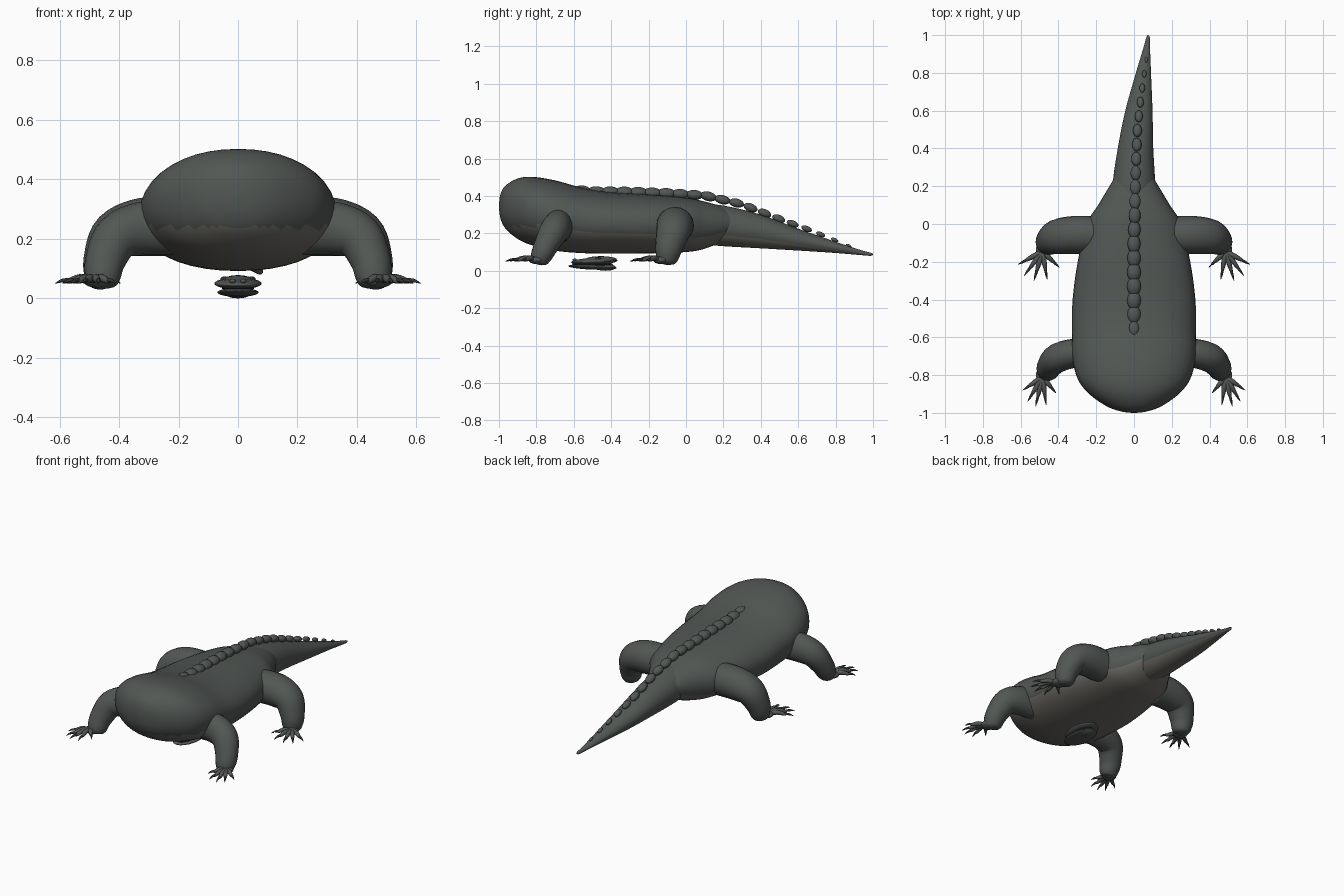
import bpy, bmesh, math
from mathutils import Vector

if "Cube" in bpy.data.objects:
    bpy.data.objects.remove(bpy.data.objects["Cube"])


def material(name, rgb):
    m = bpy.data.materials.new(name)
    m.diffuse_color = (*rgb, 1)
    m.use_nodes = True
    m.node_tree.nodes["Principled BSDF"].inputs["Base Color"].default_value = m.diffuse_color
    return m


HIDE = material("dark_hide", (0.085, 0.095, 0.088))
BELLY = material("belly_hide", (0.15, 0.145, 0.13))
CLAW = material("claw", (0.035, 0.035, 0.035))


def smooth_path(keys, steps=5):
    """Catmull-Rom interpolation of equal-length number tuples."""
    out = []
    for i in range(len(keys) - 1):
        a, b, c, d = (keys[max(i - 1, 0)], keys[i], keys[i + 1], keys[min(i + 2, len(keys) - 1)])
        for s in range(steps):
            t = s / steps
            out.append([0.5 * (2 * q + (r - p) * t + (2 * p - 5 * q + 4 * r - w) * t * t
                               + (3 * q - p - 3 * r + w) * t ** 3)
                        for p, q, r, w in zip(a, b, c, d)])
    out.append(list(keys[-1]))
    return out


def spow(v, e):
    return math.copysign(abs(v) ** e, v)


def loft(name, rings, n=32, power=2.0, mats=(HIDE,)):
    """Skin rings given as (centre, half axis u, half axis v)."""
    bm = bmesh.new()
    loops = []
    for c, u, v in rings:
        loops.append([bm.verts.new(c + u * spow(math.cos(a), 2 / power) + v * spow(math.sin(a), 2 / power))
                      for a in (2 * math.pi * k / n for k in range(n))])
    for r, s in zip(loops, loops[1:]):
        for k in range(n):
            bm.faces.new((r[k], r[(k + 1) % n], s[(k + 1) % n], s[k]))
    bm.faces.new(loops[0][::-1])
    bm.faces.new(loops[-1])
    bmesh.ops.recalc_face_normals(bm, faces=bm.faces[:])
    bm.normal_update()
    for f in bm.faces:
        f.smooth = True
        if len(mats) > 1 and f.normal.z < -0.5:
            f.material_index = 1
    me = bpy.data.meshes.new(name)
    bm.to_mesh(me)
    bm.free()
    for m in mats:
        me.materials.append(m)
    ob = bpy.data.objects.new(name, me)
    bpy.context.collection.objects.link(ob)
    return ob


def trunk(name, keys, power, mats=(HIDE, BELLY)):
    """Keys along y: (y, centre x, half width, bottom z, top z)."""
    rings = [(Vector((x, y, (b + t) / 2)), Vector((max(w, .001), 0, 0)), Vector((0, 0, max((t - b) / 2, .001))))
             for y, x, w, b, t in smooth_path(keys)]
    return loft(name, rings, 40, power, mats)


def limb(name, keys, side, mats=(HIDE,), n=20, steps=5):
    """Keys along a path: (x, y, z, radius sideways, radius vertical)."""
    pts = smooth_path(keys, steps)
    pos = [Vector((p[0] * side, p[1], p[2])) for p in pts]
    rings = []
    for i, p in enumerate(pts):
        t = (pos[min(i + 1, len(pos) - 1)] - pos[max(i - 1, 0)]).normalized()
        ref = Vector((0, 1, 0)) if abs(t.y) < 0.65 else Vector((1, 0, 0))
        u = (ref - t * ref.dot(t)).normalized()
        rings.append((pos[i], u * p[3], t.cross(u) * p[4]))
    return loft(name, rings, n, 2, mats)


def ellipsoid(name, loc, size, tilt=0.0, mat=HIDE):
    bpy.ops.mesh.primitive_uv_sphere_add(segments=20, ring_count=12, location=loc, rotation=(tilt, 0, 0))
    ob = bpy.context.object
    ob.name = name
    ob.scale = size
    ob.data.materials.append(mat)
    bpy.ops.object.shade_smooth()
    return ob


# Torso with blunt rounded front
trunk("body", [(-1.0, 0, .01, .335, .355), (-.992, 0, .07, .28, .41), (-.965, 0, .145, .225, .455),
               (-.9, 0, .237, .17, .493), (-.82, 0, .298, .135, .502), (-.7, 0, .328, .107, .483),
               (-.55, 0, .327, .094, .443), (-.4, 0, .325, .092, .42), (-.2, 0, .298, .093, .408),
               (0, 0, .25, .1, .39), (.1, 0, .19, .118, .37), (.2, 0, .13, .16, .34), (.25, 0, .10, .2, .31)], 2.15)

# Tail, curving slightly to one side
trunk("tail", [(.1, 0, .11, .14, .36), (.22, 0, .112, .13, .345), (.4, .008, .094, .12, .3),
               (.6, .026, .072, .108, .225), (.8, .05, .04, .095, .155), (.93, .067, .018, .084, .112),
               (.985, .074, .01, .08, .097), (1.0, .075, .002, .085, .091)], 2.0)

# Row of scutes down the spine: (y, x, top z, half width, half length)
spine = [(-.63, 0, .462, .02, .035), (-.5, 0, .452, .036, .05), (-.3, 0, .45, .037, .05),
         (-.1, 0, .442, .034, .05), (.1, .005, .428, .03, .045), (.3, .01, .378, .027, .04),
         (.5, .018, .297, .024, .036), (.65, .034, .238, .018, .03), (.87, .065, .142, .008, .016)]
y = -.63
while y < .88:
    for a, b in zip(spine, spine[1:]):
        if a[0] <= y <= b[0]:
            f = (y - a[0]) / (b[0] - a[0])
            _, x, z, w, ln = (p + (q - p) * f for p, q in zip(a, b))
            slope = math.atan2(b[2] - a[2], b[0] - a[0])
            h = w * .85
            ellipsoid("spine_scute", (x, y, z - h), (w, ln, h), slope)
            break
    y += .075

# Legs, feet and clawed toes on both sides
leg_keys = {
    "front_leg": [(.2, -.68, .235, .075, .09), (.32, -.685, .235, .077, .09), (.405, -.71, .205, .077, .08),
                  (.445, -.75, .13, .065, .068), (.455, -.775, .075, .056, .06), (.46, -.782, .045, .043, .045),
                  (.46, -.785, .032, .012, .012)],
    "hind_leg": [(.2, -.06, .24, .1, .1), (.32, -.058, .24, .1, .098), (.41, -.068, .21, .092, .085),
                 (.45, -.09, .13, .075, .07), (.457, -.1, .075, .062, .06), (.46, -.105, .045, .047, .045),
                 (.46, -.107, .032, .012, .012)],
}
toe_tips = [(-.09, -.085), (-.025, -.148), (.045, -.155), (.098, -.13), (.13, -.07)]
for side, tag in ((1, "left"), (-1, "right")):
    for leg, keys in leg_keys.items():
        limb(f"{leg}_{tag}", keys, side)
        fx, fy, spread = .485, (-.81 if leg == "front_leg" else -.145), (.8 if leg == "front_leg" else 1)
        ellipsoid(f"{leg}_foot_{tag}", (side * (fx - .01), fy + .01, .058), (.045, .042, .022))
        for dx, dy in toe_tips:
            dx *= spread

            def at(t, z, r):
                return (fx + dx * t, fy + dy * t, z, r, r)
            limb(f"{leg}_toe_{tag}", [at(0, .06, .013), at(.35, .068, .014), at(.65, .058, .009), at(.7, .056, .004)],
                 side, n=10, steps=3)
            limb(f"{leg}_claw_{tag}", [at(.55, .06, .008), at(.8, .06, .0065), at(1, .05, .001)],
                 side, (CLAW,), 8, 3)

# Small head-like piece lying beneath the belly
ellipsoid("under_upper_jaw", (0, -.49, .05), (.08, .125, .019), .04)
ellipsoid("under_crown", (0, -.455, .06), (.052, .085, .018), 0)
ellipsoid("under_lower_jaw", (0, -.5, .02), (.07, .13, .014), -.04)
ellipsoid("under_throat", (0, -.43, .018), (.045, .055, .018))
ellipsoid("under_mouth", (0, -.5, .035), (.055, .11, .012), 0, CLAW)
for s in (1, -1):
    ellipsoid("under_eye", (s * .045, -.47, .062), (.015, .018, .012), 0, CLAW)
    ellipsoid("under_nostril", (s * .018, -.595, .058), (.01, .012, .008))
